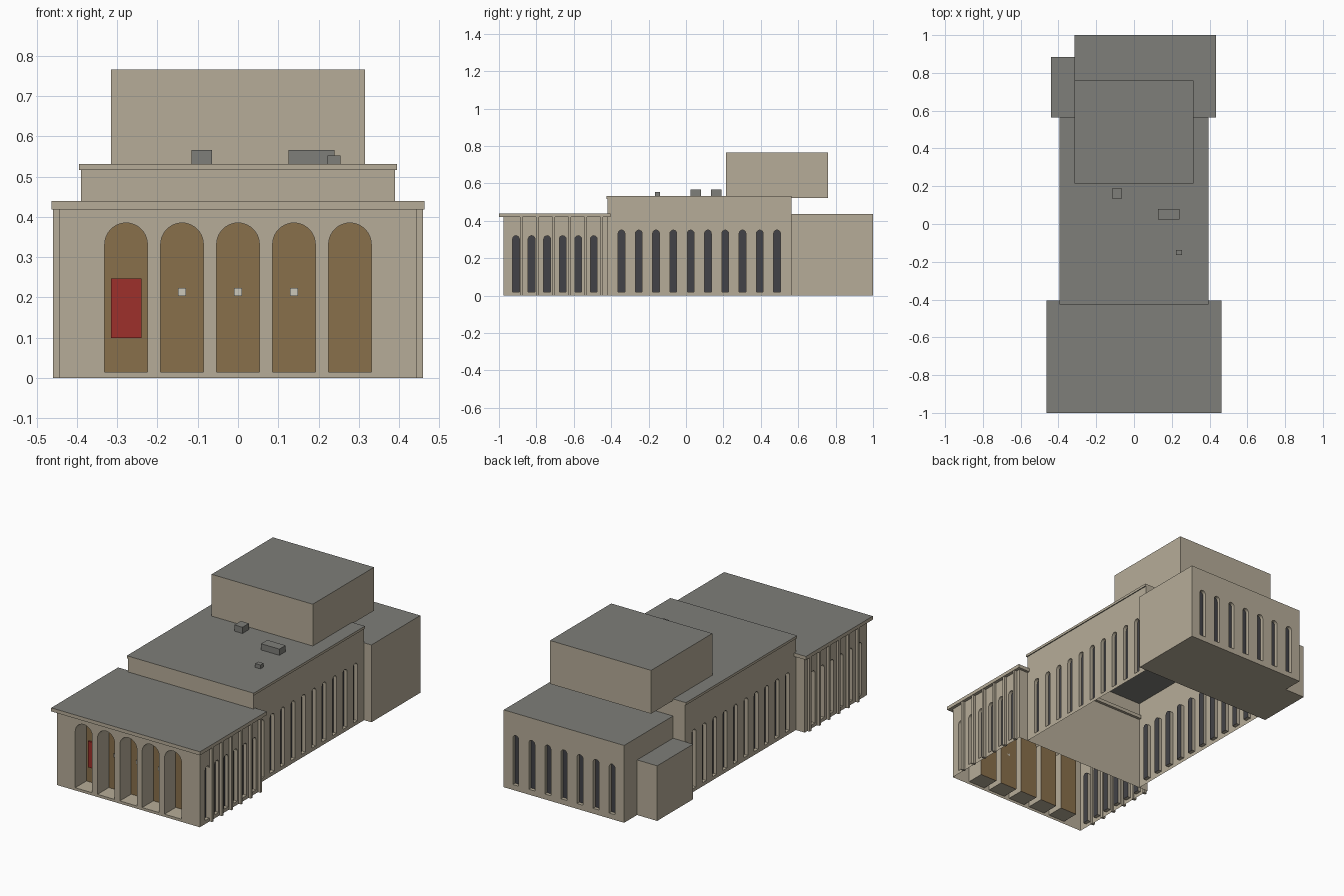
import bpy, bmesh, math
from mathutils import Vector

cube = bpy.data.objects.get("Cube")
if cube:
    bpy.data.objects.remove(cube, do_unlink=True)


def material(name, *rgb):
    m = bpy.data.materials.new(name)
    m.use_nodes = True
    m.diffuse_color = (*rgb, 1)
    m.node_tree.nodes["Principled BSDF"].inputs["Base Color"].default_value = (*rgb, 1)
    return m


STONE = material("tan_stone", 0.47, 0.415, 0.315)
ROOF = material("grey_roof", 0.21, 0.21, 0.192)
GLASS = material("dark_glass", 0.055, 0.055, 0.063)
WOOD = material("brown_wood", 0.25, 0.16, 0.07)
RED = material("red_banner", 0.34, 0.03, 0.024)
PALE = material("pale_lamp", 0.6, 0.57, 0.49)

SIDES = {"left": (1, 0, 0), "right": (-1, 0, 0), "front": (0, -1, 0),
         "back": (0, 1, 0), "top": (0, 0, 1), "bottom": (0, 0, -1)}


def finish(name, bm, *mats):
    mesh = bpy.data.meshes.new(name)
    bm.to_mesh(mesh)
    bm.free()
    for m in mats:
        mesh.materials.append(m)
    ob = bpy.data.objects.new(name, mesh)
    bpy.context.collection.objects.link(ob)
    return ob


def box(name, xs, ys, zs, mat=STONE, other=None, painted=("top",), open_sides=()):
    """Box between bounds; painted sides take the second material."""
    bm = bmesh.new()
    bmesh.ops.create_cube(bm, size=1)
    for v in bm.verts:
        v.co = [lo + (c + 0.5) * (hi - lo) for c, (lo, hi) in zip(v.co, (xs, ys, zs))]
    bm.normal_update()

    def faces(sides):
        return [f for f in bm.faces if any(f.normal.dot(Vector(SIDES[s])) > 0.9 for s in sides)]
    if other:
        for f in faces(painted):
            f.material_index = 1
    bmesh.ops.delete(bm, geom=faces(open_sides), context='FACES')
    return finish(name, bm, mat, *([other] if other else []))


def arch(cx, width, bottom, top, steps):
    """Round-headed outline, counter-clockwise from outside."""
    r = width / 2
    pts = [(cx - r, bottom), (cx + r, bottom)]
    for i in range(steps + 1):
        a = math.pi * i / steps
        pts.append((cx + r * math.cos(a), top - r + r * math.sin(a)))
    return pts


def arcade_wall(name, loc, turn, length, height, centres, opening, depth, fill):
    """Wall sheet facing local -y, pierced by arches with reveals and back panels."""
    bm = bmesh.new()
    h = length / 2

    def ring(pts, y=0):
        return [bm.verts.new((x, y, z)) for x, z in pts]

    def pairs(vs):
        return zip(vs, vs[1:] + vs[:1])
    outlines = [arch(c, *opening) for c in centres]
    loops = [ring(p) for p in outlines]
    outer = ring([(-h, 0), (h, 0), (h, height), (-h, height)])
    edges = [bm.edges.new(p) for vs in loops + [outer] for p in pairs(vs)]
    bmesh.ops.triangle_fill(bm, edges=edges, use_beauty=True, normal=(0, -1, 0))
    bm.normal_update()
    for f in bm.faces:
        if f.normal.y > 0:
            f.normal_flip()
    for pts, front in zip(outlines, loops):
        rear = ring(pts, depth)
        for (a, b), (c, d) in zip(pairs(front), pairs(rear)):
            bm.faces.new((a, b, d, c))
        bm.faces.new(rear).material_index = 1
    ob = finish(name, bm, STONE, fill)
    ob.location = loc
    ob.rotation_euler.z = math.radians(turn)
    return ob


def row(centre, step, count):
    return [centre + (i - (count - 1) / 2) * step for i in range(count)]


# Entrance block: arcade in front, windows and fins on the sides
bays = row(0, 0.139, 5)
arcade_wall("entrance_arcade", (0, -0.975, 0), 0, 0.89, 0.42, bays,
            (0.106, 0.015, 0.385, 20), 0.1, WOOD)
box("entrance_back_wall", (-0.445, 0.445), (-0.975, -0.42), (0, 0.42),
    open_sides=("front", "left", "right", "top", "bottom"))
box("entrance_cornice", (-0.463, 0.463), (-1, -0.405), (0.419, 0.439), STONE, ROOF)
box("red_banner", (-0.315, -0.24), (-0.884, -0.876), (0.1, 0.247), RED)
for i, x in enumerate(bays[1:4]):
    box(f"door_lamp_{i + 1}", (x - 0.01, x + 0.01), (-0.895, -0.875), (0.204, 0.224), PALE)

# Main hall
box("hall_end_wall", (-0.39, 0.39), (-0.42, 0.565), (0, 0.517),
    open_sides=("front", "left", "right", "top", "bottom"))
box("hall_front_wall", (-0.39, 0.39), (-0.42, 0.5), (0.43, 0.517),
    open_sides=("back", "left", "right", "top", "bottom"))
box("hall_roof", (-0.395, 0.395), (-0.425, 0.565), (0.517, 0.531), STONE, ROOF,
    painted=("top", "bottom"))

# Long sides of the entrance block and the hall
for side, s in (("left", 1), ("right", -1)):
    arcade_wall(f"entrance_{side}_wall", (s * 0.445, -0.6975, 0), s * 90, 0.555, 0.42,
                row(s * -0.0035, 0.0832, 6), (0.036, 0.02, 0.32, 8), 0.02, GLASS)
    arcade_wall(f"hall_{side}_wall", (s * 0.39, 0.0725, 0), s * 90, 0.985, 0.517,
                row(s * -0.0015, 0.0924, 10), (0.036, 0.02, 0.35, 8), 0.02, GLASS)
    for i, y in enumerate(row(-0.665, 0.086, 6)):
        box(f"entrance_{side}_fin_{i + 1}", sorted((s * 0.44, s * 0.46)),
            (y - 0.007, y + 0.007), (0, 0.42))

# Rear wing, annex and raised tower
box("rear_wing", (-0.315, 0.435), (0.565, 1), (0, 0.435), STONE, ROOF, open_sides=("back",))
arcade_wall("rear_wing_back_wall", (0.06, 1, 0), 180, 0.75, 0.435,
            row(0, 0.1, 7), (0.037, 0.03, 0.31, 8), 0.02, GLASS)
box("side_annex", (-0.44, -0.315), (0.565, 0.885), (0, 0.31), STONE, ROOF)
box("tower", (-0.315, 0.315), (0.215, 0.76), (0.522, 0.766), STONE, ROOF)

# Rooftop units
box("roof_unit_square", (-0.115, -0.065), (0.133, 0.19), (0.53, 0.566), ROOF)
box("roof_unit_long", (0.126, 0.24), (0.025, 0.08), (0.53, 0.566), ROOF)
box("roof_unit_small", (0.222, 0.255), (-0.165, -0.138), (0.53, 0.553), ROOF)
